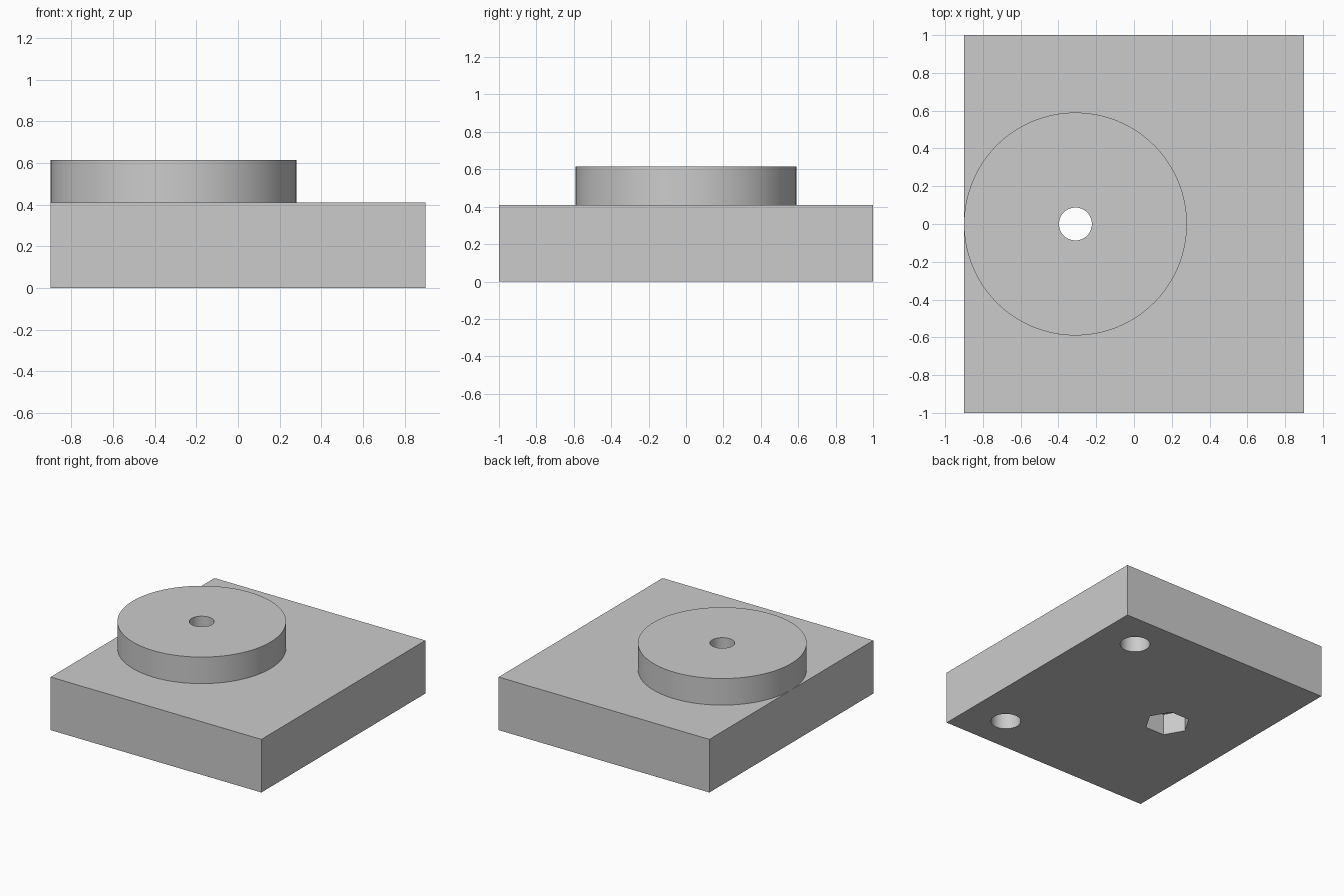
import bpy
import math

default = bpy.data.objects.get("Cube")
if default:
    bpy.data.objects.remove(default, do_unlink=True)

# One flat grey for the whole model
grey = bpy.data.materials.new("plain_grey")
grey.use_nodes = True
colour = (0.6, 0.6, 0.6, 1)
grey.diffuse_color = colour
grey.node_tree.nodes["Principled BSDF"].inputs["Base Color"].default_value = colour

WIDTH, DEPTH, BASE_TOP, DISC_TOP = 1.8, 2.0, 0.41, 0.615
HUB_X, DISC_R, BOLT_R = -0.31, 0.59, 0.087
NUT_R, NUT_DEPTH = 0.162, 0.165
PEG_X, PEG_Y, PEG_R, PEG_DEPTH = 0.59, 0.715, 0.106, 0.3


def cylinder(name, x, y, radius, bottom, top, sides=96):
    bpy.ops.mesh.primitive_cylinder_add(
        vertices=sides, radius=radius, depth=top - bottom,
        location=(x, y, (bottom + top) / 2))
    obj = bpy.context.object
    obj.name = name
    obj.data.materials.append(grey)
    return obj


def cut(target, cutter):
    mod = target.modifiers.new("hole", "BOOLEAN")
    mod.operation = "DIFFERENCE"
    mod.solver = "EXACT"
    mod.object = cutter
    bpy.context.view_layer.objects.active = target
    bpy.ops.object.modifier_apply(modifier=mod.name)
    bpy.data.objects.remove(cutter, do_unlink=True)


def smooth(obj):
    bpy.ops.object.select_all(action="DESELECT")
    obj.select_set(True)
    bpy.context.view_layer.objects.active = obj
    bpy.ops.object.shade_smooth_by_angle(angle=math.radians(30))


# Rectangular base block
bpy.ops.mesh.primitive_cube_add(size=1, location=(0, 0, BASE_TOP / 2))
base = bpy.context.object
base.name = "base_block"
base.scale = (WIDTH, DEPTH, BASE_TOP)
bpy.ops.object.transform_apply(location=False, rotation=False, scale=True)
base.data.materials.append(grey)

# Raised round disc, flush with one side of the base
disc = cylinder("raised_disc", HUB_X, 0, DISC_R, BASE_TOP, DISC_TOP, 128)

# Bolt hole through both parts
for part in (base, disc):
    cut(part, cylinder("bolt_cutter", HUB_X, 0, BOLT_R, -0.1, DISC_TOP + 0.1))

# Hexagonal nut pocket underneath, with a corner pointing along x
nut = cylinder("nut_cutter", HUB_X, 0, NUT_R, -0.1, NUT_DEPTH, 6)
nut.rotation_euler.z = math.radians(30)
cut(base, nut)

# Two blind peg holes underneath
for side in (-1, 1):
    cut(base, cylinder("peg_cutter", PEG_X, side * PEG_Y, PEG_R, -0.1, PEG_DEPTH))

for part in (base, disc):
    smooth(part)
